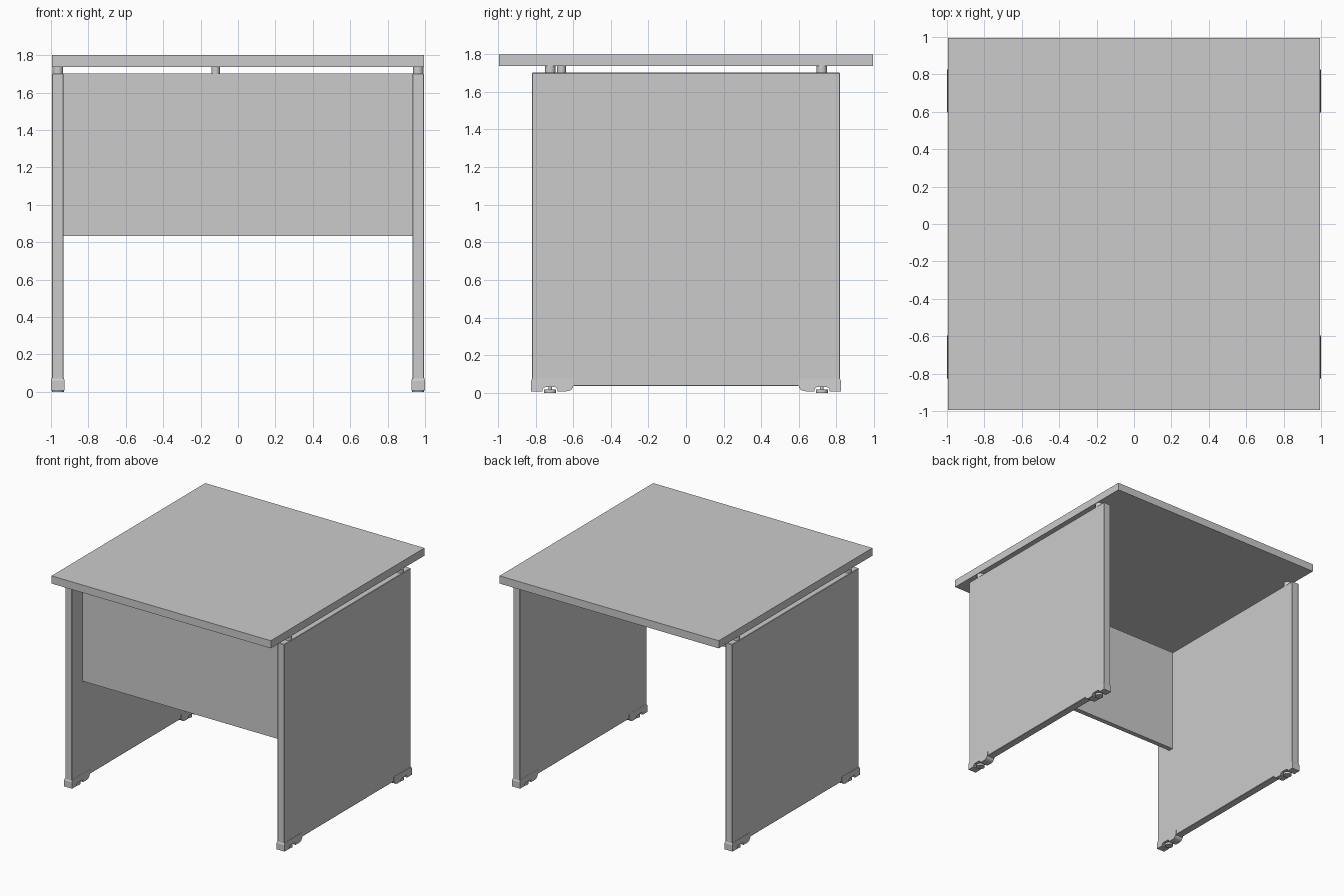
import bpy, bmesh, math

if "Cube" in bpy.data.objects:
    bpy.data.objects.remove(bpy.data.objects["Cube"])

def mesh_object(name, bm, bevel=0.0):
    bmesh.ops.recalc_face_normals(bm, faces=bm.faces)
    me = bpy.data.meshes.new(name)
    bm.to_mesh(me)
    bm.free()
    ob = bpy.data.objects.new(name, me)
    bpy.context.collection.objects.link(ob)
    if bevel:
        mod = ob.modifiers.new("edge", 'BEVEL')
        mod.width = bevel
        mod.segments = 1
    return ob

def box(name, x, y, z, bevel=0.0):
    bm = bmesh.new()
    bmesh.ops.create_cube(bm, size=1)
    for v in bm.verts:
        v.co = [(a + b) / 2 + c * (b - a) for (a, b), c in zip((x, y, z), v.co)]
    return mesh_object(name, bm, bevel)

def cylinder(name, x, y, r, z0, z1):
    bm = bmesh.new()
    bmesh.ops.create_cone(bm, cap_ends=True, segments=24, radius1=r, radius2=r, depth=z1 - z0)
    bmesh.ops.translate(bm, verts=bm.verts, vec=(x, y, (z0 + z1) / 2))
    for f in bm.faces:
        f.smooth = len(f.verts) == 4
    return mesh_object(name, bm)

def foot(name, sx, sy):
    # Side profile with glide notch and curved inner end, extruded across the panel
    pts = [(.825, .06), (.818, .075), (.595, .075), (.595, .037)]
    pts += [(.637 - .037 * math.cos(a), .035 - .027 * math.sin(a))
            for a in (math.pi / 2 * i / 5 for i in range(6))]
    pts += [(.682, .008), (.682, .02), (.695, .03), (.75, .03), (.763, .02), (.763, .008), (.825, .008)]
    bm = bmesh.new()
    face = bm.faces.new([bm.verts.new((sx * .927, sy * y, z)) for y, z in pts])
    ext = bmesh.ops.extrude_face_region(bm, geom=[face])
    bmesh.ops.translate(bm, verts=[g for g in ext['geom'] if isinstance(g, bmesh.types.BMVert)],
                        vec=(sx * .073, 0, 0))
    # Taper the upper rim towards the panel
    for v in bm.verts:
        if v.co.z > .07:
            v.co.x += sx * (.004 if abs(v.co.x) < .96 else -.004)
    return mesh_object(name, bm)

# Table top and front privacy panel
box("table_top", (-.994, .994), (-.995, .995), (1.737, 1.8))
box("modesty_panel", (-.932, .932), (-.68, -.64), (.833, 1.702))
cylinder("panel_spacer", -.12, -.662, .023, 1.7, 1.74)

# Side panels with spacers, feet and glides
for sx, side in ((-1, "left"), (1, "right")):
    box(f"{side}_side_panel", sorted((sx * .932, sx * .994)), (-.82, .82), (.037, 1.702), .003)
    for sy, end in ((-1, "front"), (1, "back")):
        tag = f"{side}_{end}"
        cylinder(f"{tag}_spacer", sx * .963, sy * .722, .028, 1.7, 1.74)
        foot(f"{tag}_foot", sx, sy)
        cylinder(f"{tag}_glide", sx * .963, sy * .722, .032, 0, .018)
        cylinder(f"{tag}_glide_stem", sx * .963, sy * .722, .01, .015, .035)
